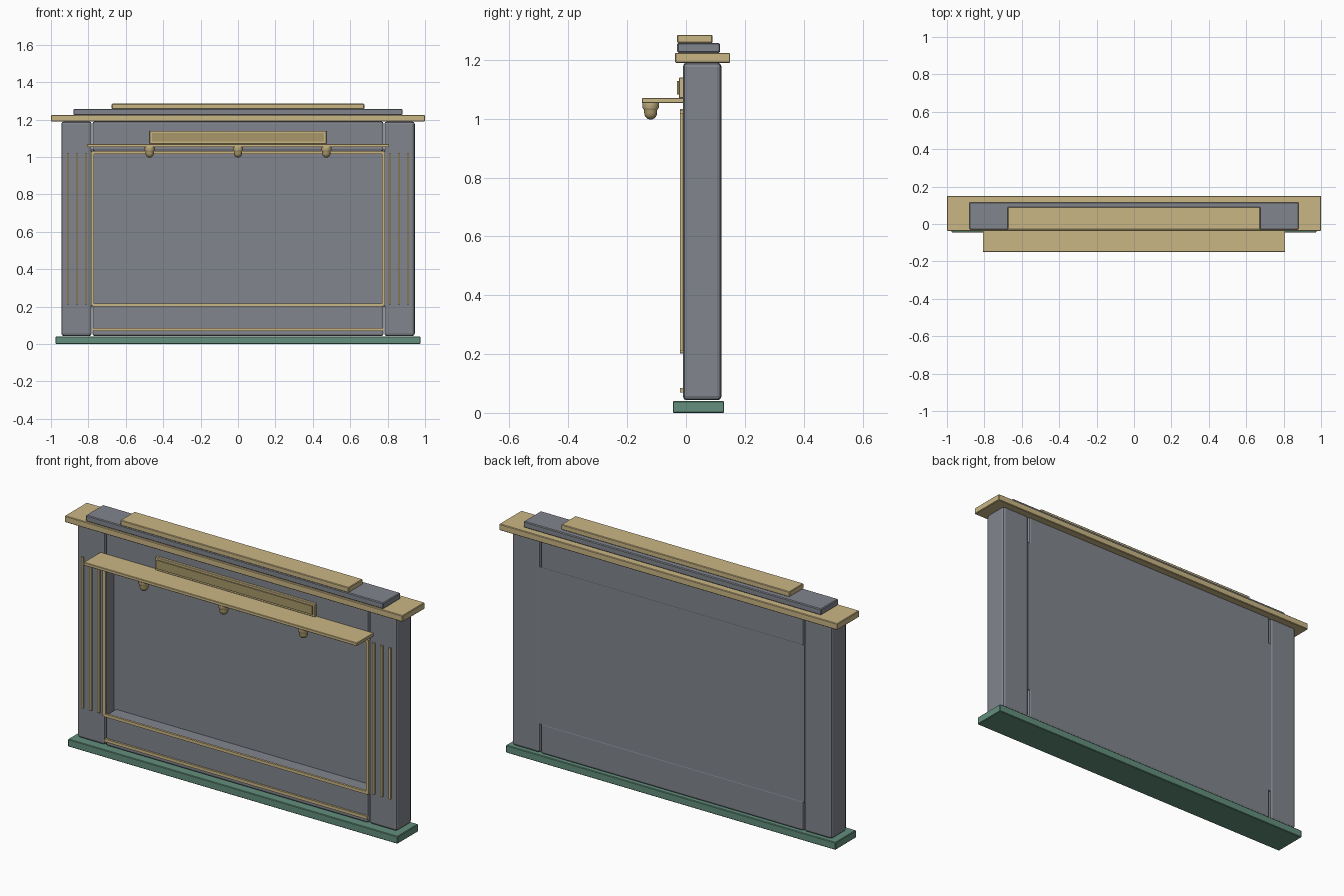
import bpy
import bmesh
import math

cube = bpy.data.objects.get("Cube")
if cube:
    bpy.data.objects.remove(cube, do_unlink=True)


def material(name, r, g, b):
    m = bpy.data.materials.new(name)
    m.use_nodes = True
    m.diffuse_color = (r, g, b, 1)
    m.node_tree.nodes["Principled BSDF"].inputs["Base Color"].default_value = (r, g, b, 1)
    return m


grey = material("slate grey", 0.22, 0.235, 0.27)
gold = material("pale brass", 0.59, 0.47, 0.235)
dark_gold = material("aged brass", 0.39, 0.31, 0.14)
green = material("sea green", 0.125, 0.275, 0.205)


def add_object(name, bm, mat):
    mesh = bpy.data.meshes.new(name)
    bm.to_mesh(mesh)
    bm.free()
    mesh.materials.append(mat)
    ob = bpy.data.objects.new(name, mesh)
    bpy.context.collection.objects.link(ob)
    return ob


def box(name, mat, xs, ys, zs, bevel=0.0, segments=2):
    """Box spanning the given ranges, with optional rounded edges."""
    bm = bmesh.new()
    bmesh.ops.create_cube(bm, size=1)
    for v in bm.verts:
        v.co = [lo + (c + 0.5) * (hi - lo) for c, (lo, hi) in zip(v.co, (xs, ys, zs))]
    ob = add_object(name, bm, mat)
    if bevel:
        mod = ob.modifiers.new("Bevel", "BEVEL")
        mod.width = bevel
        mod.segments = segments
    return ob


def turned(name, mat, profile, x, y, sides=20):
    """Solid turned about a vertical axis from (radius, height) points."""
    bm = bmesh.new()
    verts = [bm.verts.new((r, 0, z)) for r, z in profile]
    edges = [bm.edges.new(pair) for pair in zip(verts, verts[1:])]
    bmesh.ops.spin(bm, geom=verts + edges, axis=(0, 0, 1), cent=(0, 0, 0),
                   angle=math.tau, steps=sides)
    bmesh.ops.remove_doubles(bm, verts=bm.verts, dist=0.0001)
    bmesh.ops.recalc_face_normals(bm, faces=bm.faces)
    ob = add_object(name, bm, mat)
    ob.location = (x, y, 0)
    bpy.ops.object.select_all(action="DESELECT")
    ob.select_set(True)
    bpy.context.view_layer.objects.active = ob
    bpy.ops.object.shade_smooth_by_angle(angle=math.radians(40))


def sym(half):
    return (-half, half)


# Body: plinth, rails, recessed back panel
body_y = (-0.01, 0.12)
box("plinth", green, sym(0.975), (-0.045, 0.13), (0, 0.04), 0.003, 1)
box("bottom_rail", grey, sym(0.778), body_y, (0.043, 0.21), 0.012)
box("top_rail", grey, sym(0.778), body_y, (1.03, 1.19), 0.012)
box("back_panel", grey, sym(0.785), (0.07, 0.119), (0.2, 1.04))

# Stepped crown
box("cornice", gold, sym(1.0), (-0.037, 0.15), (1.19, 1.224), 0.003, 1)
box("crown_step", grey, sym(0.88), (-0.03, 0.116), (1.224, 1.257), 0.004, 1)
box("crown_cap", gold, sym(0.675), (-0.03, 0.09), (1.257, 1.285), 0.003, 1)

# Side posts with trim and flutes
trim_y = (-0.02, -0.008)
for side, s in (("left", 1), ("right", -1)):
    def mirrored(a, b):
        return tuple(sorted((s * a, s * b)))
    box(side + "_post", grey, mirrored(0.782, 0.945), body_y, (0.043, 1.19), 0.014)
    box(side + "_frame_trim", gold, mirrored(0.771, 0.787), trim_y, (0.205, 1.03))
    for i, x in enumerate((0.813, 0.861, 0.909)):
        box(f"{side}_flute_{i + 1}", gold, mirrored(x - 0.006, x + 0.006),
            trim_y, (0.212, 1.02))

# Horizontal trim strips
for name, z in (("top_frame_trim", 1.025), ("bottom_frame_trim", 0.21), ("base_trim", 0.077)):
    box(name, gold, sym(0.778), trim_y, (z - 0.008, z + 0.008))

# Sign plate
box("sign_border", gold, sym(0.472), (-0.024, -0.008), (1.07, 1.14), 0.002, 1)
box("sign_plate", dark_gold, sym(0.46), (-0.03, -0.02), (1.082, 1.128))

# Canopy shelf with lamps underneath
box("canopy_shelf", gold, sym(0.808), (-0.15, -0.008), (1.053, 1.07), 0.002, 1)
dome = [(0.022 * math.cos(a), 1.02 - 0.023 * math.sin(a))
        for a in (i * math.pi / 12 for i in range(7))]
dome[-1] = (0, dome[-1][1])
for i, x in enumerate((-0.472, 0, 0.472)):
    turned(f"lamp_collar_{i + 1}", gold,
           [(0, 1.055), (0.028, 1.055), (0.028, 1.037), (0.023, 1.03), (0, 1.03)], x, -0.12)
    turned(f"lamp_bulb_{i + 1}", dark_gold, [(0, 1.035), (0.022, 1.035)] + dome, x, -0.12)
